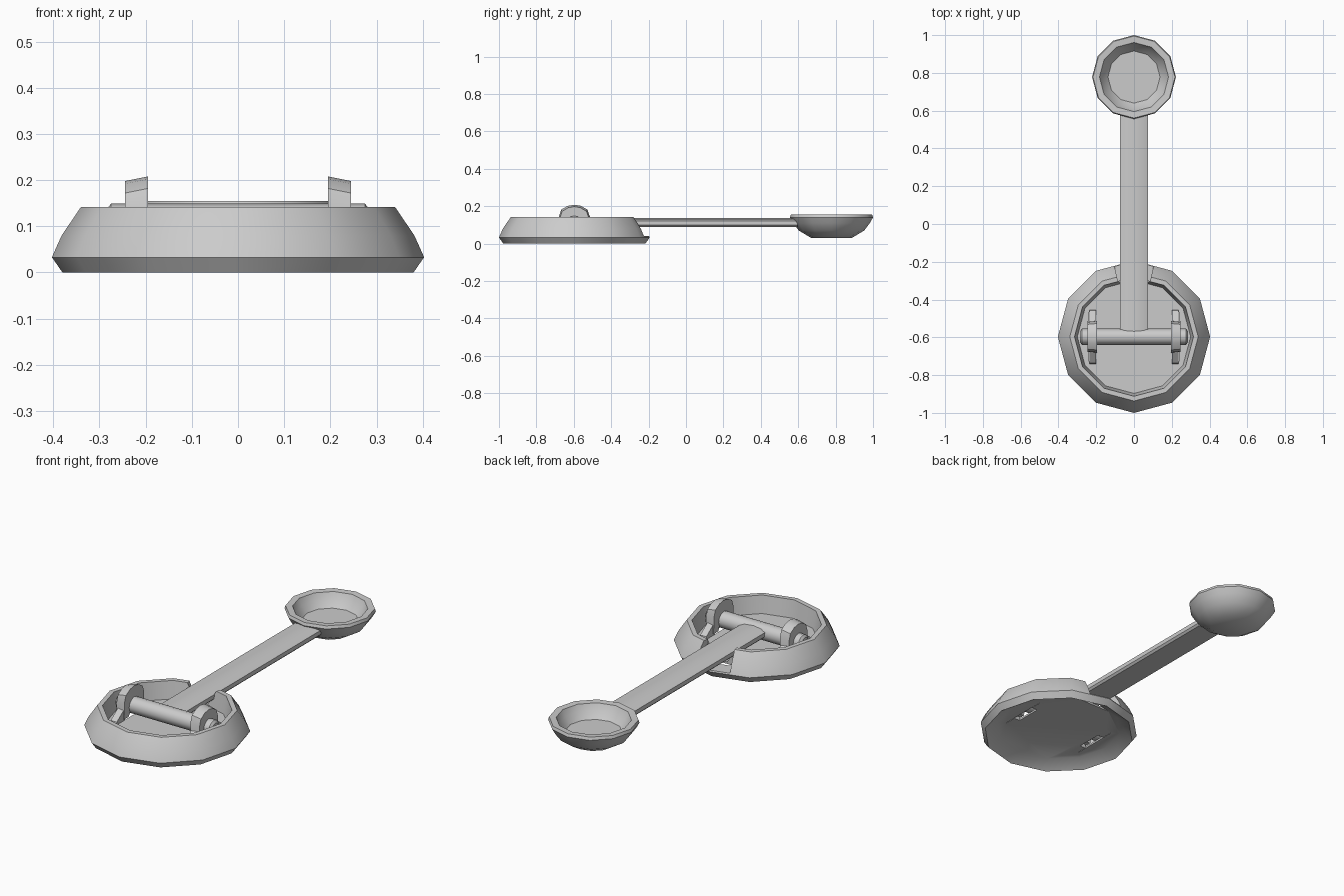
import bpy, bmesh
from math import cos, sin, pi, radians

if "Cube" in bpy.data.objects:
    bpy.data.objects.remove(bpy.data.objects["Cube"])


def make(name, verts, faces, smooth=True):
    mesh = bpy.data.meshes.new(name)
    bm = bmesh.new()
    vs = [bm.verts.new(v) for v in verts]
    for f in faces:
        bm.faces.new([vs[i] for i in f])
    bmesh.ops.remove_doubles(bm, verts=bm.verts, dist=1e-5)
    bmesh.ops.recalc_face_normals(bm, faces=bm.faces)
    bm.to_mesh(mesh)
    bm.free()
    ob = bpy.data.objects.new(name, mesh)
    bpy.context.collection.objects.link(ob)
    return ob


def smooth(ob):
    bpy.ops.object.select_all(action='DESELECT')
    bpy.context.view_layer.objects.active = ob
    ob.select_set(True)
    bpy.ops.object.shade_smooth_by_angle(angle=radians(35))


def loft(name, rings):
    """Skin matching loops of points and cap both ends."""
    n = len(rings[0])
    verts = [p for r in rings for p in r]
    faces = [(i * n + j, i * n + (j + 1) % n, (i + 1) * n + (j + 1) % n, (i + 1) * n + j)
             for i in range(len(rings) - 1) for j in range(n)]
    faces += [tuple(range(n)), tuple(range(len(verts) - n, len(verts)))]
    return make(name, verts, faces)


def lathe(name, profile, cy, n=12):
    """Turn a (radius, z) profile about a vertical axis."""
    return loft(name, [[(r * cos(2 * pi * k / n), cy + r * sin(2 * pi * k / n), z)
                        for k in range(n)] for r, z in profile])


def box(name, x0, x1, y0, y1, z0, z1):
    return loft(name, [[(x0, y0, z), (x1, y0, z), (x1, y1, z), (x0, y1, z)] for z in (z0, z1)])


def cut(ob, cutter):
    m = ob.modifiers.new('cut', 'BOOLEAN')
    m.operation, m.solver, m.object = 'DIFFERENCE', 'EXACT', cutter
    bpy.context.view_layer.objects.active = ob
    bpy.ops.object.modifier_apply(modifier=m.name)
    bpy.data.objects.remove(cutter)


CY = -0.597

# Round tray base with raised rim
base = lathe('base', [(0.315, 0.04), (0.38, 0.0), (0.403, 0.033), (0.382, 0.08), (0.34, 0.142),
                      (0.315, 0.142), (0.30, 0.05)], CY)

# Notch in the rim where the arm passes, wider to the outside
cut(base, loft('notch', [[(-w, y, 0.04), (w, y, 0.04), (w, y, 0.3), (-w, y, 0.3)]
                         for w, y in ((0.085, -0.305), (0.12, -0.15))]))

# Slots in the floor below the brackets
for s in (-1, 1):
    cut(base, box('slot', s * 0.22 - 0.018, s * 0.22 + 0.018, CY - 0.13, CY + 0.13, 0, 0.1))
smooth(base)

# Arched axle brackets, bevelled on the outer side, with feet
arch = [(-0.085, 0.06), (-0.083, 0.145), (-0.07, 0.182), (-0.035, 0.202), (0.0, 0.208),
        (0.035, 0.202), (0.07, 0.182), (0.083, 0.145), (0.085, 0.06),
        (0.045, 0.06), (0.03, 0.10), (-0.03, 0.10), (-0.045, 0.06)]
foot = [(0.07, 0.04), (0.145, 0.04), (0.14, 0.065), (0.105, 0.09), (0.07, 0.115)]
for s, side in ((-1, 'left'), (1, 'right')):
    smooth(loft(side + '_bracket', [[(s * 0.195, CY + y, z) for y, z in arch],
                                    [(s * 0.245, CY + y * 0.94, z - (0.01 if z > 0.11 else 0))
                                     for y, z in arch]]))
    for d, end in ((-1, 'front'), (1, 'back')):
        smooth(loft(f'{side}_{end}_foot', [[(s * x, CY + d * y, z) for y, z in foot]
                                           for x in (0.2, 0.236)]))

# Axle with bevelled ends
smooth(loft('axle', [[(x, CY + r * cos(2 * pi * k / 12), 0.106 + r * sin(2 * pi * k / 12))
                      for k in range(12)]
                     for x, r in ((-0.285, 0.03), (-0.275, 0.043), (0.275, 0.043), (0.285, 0.03))]))

# Flat arm with softened edges
section = [(-0.065, 0.09), (0.065, 0.09), (0.075, 0.10), (0.075, 0.122), (0.05, 0.132),
           (0, 0.136), (-0.05, 0.132), (-0.075, 0.122), (-0.075, 0.10)]
smooth(loft('arm', [[(x, y, z) for x, z in section] for y in (-0.58, 0.595)]))

# Shallow cup at the end of the arm
smooth(lathe('cup', [(0.11, 0.031), (0.175, 0.07), (0.205, 0.11), (0.222, 0.14), (0.217, 0.155),
                     (0.183, 0.153), (0.168, 0.12), (0.138, 0.085)], 0.778))
